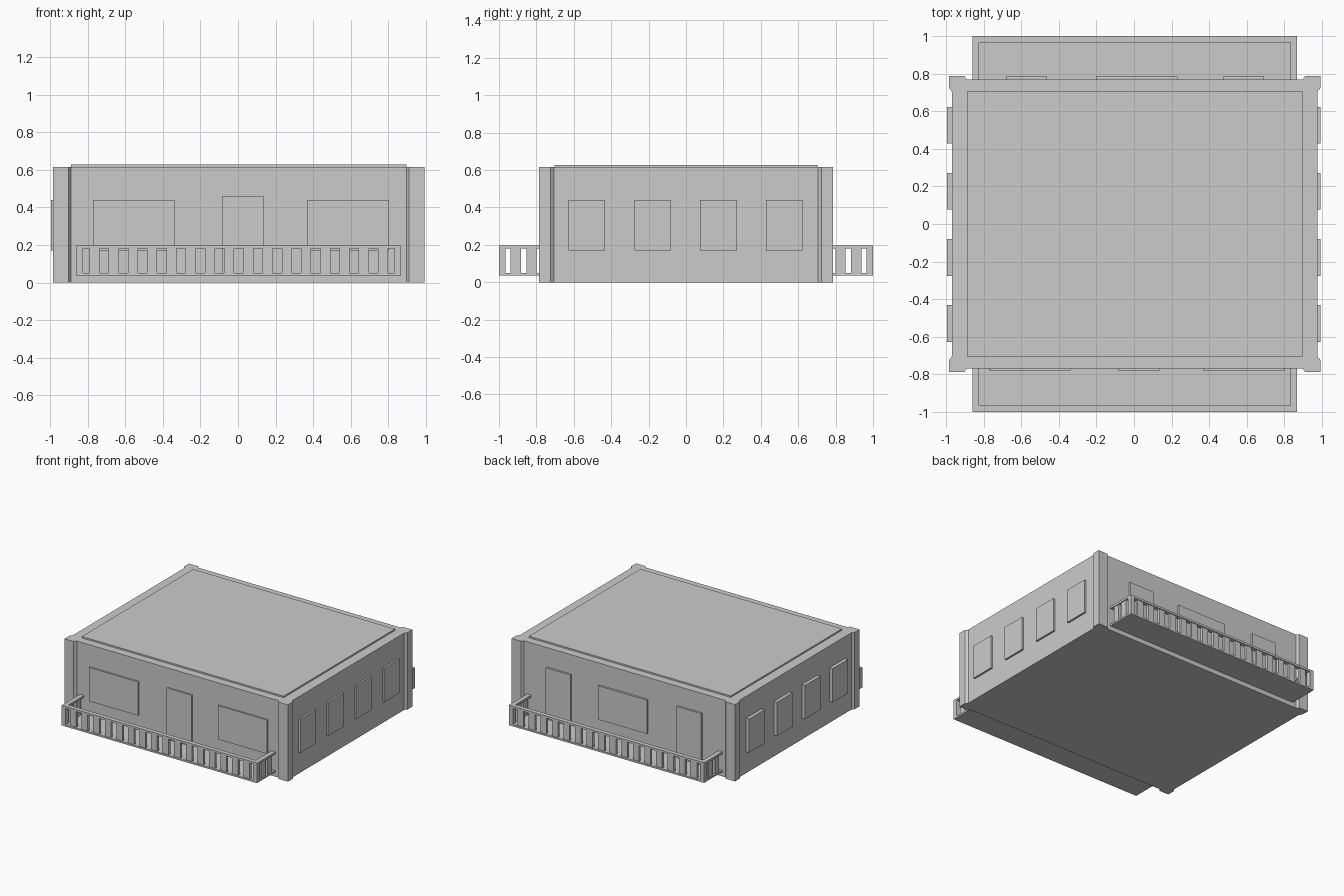
import bpy, bmesh

if "Cube" in bpy.data.objects:
    bpy.data.objects.remove(bpy.data.objects["Cube"])

CX = 0.004  # building centre in x


def finish(name, bm):
    bmesh.ops.recalc_face_normals(bm, faces=bm.faces)
    me = bpy.data.meshes.new(name)
    bm.to_mesh(me)
    bm.free()
    ob = bpy.data.objects.new(name, me)
    bpy.context.collection.objects.link(ob)
    return ob


def prism(name, outline, z0, z1):
    bm = bmesh.new()
    face = bm.faces.new([bm.verts.new((x, y, z0)) for x, y in outline])
    top = bmesh.ops.extrude_face_region(bm, geom=[face])
    verts = [v for v in top["geom"] if isinstance(v, bmesh.types.BMVert)]
    bmesh.ops.translate(bm, verts=verts, vec=(0, 0, z1 - z0))
    # keep the underside closed
    if not face.is_valid:
        bm.faces.new([v for v in bm.verts if v.co.z == z0])
    return finish(name, bm)


def box(name, x0, x1, y0, y1, z0, z1):
    return prism(name, [(x0, y0), (x1, y0), (x1, y1), (x0, y1)], z0, z1)


# Walls with chamfered corner pilasters: one quarter outline, mirrored
quarter = [(0.973, 0.705), (0.989, 0.725), (0.989, 0.787),
           (0.907, 0.787), (0.893, 0.768)]
outline = []
for sx, sy in ((1, 1), (-1, 1), (-1, -1), (1, -1)):
    pts = quarter if sx * sy > 0 else quarter[::-1]
    outline += [(CX + sx * x, sy * y) for x, y in pts]
prism("walls", outline, 0, 0.615)

# Raised roof panel
box("roof_panel", CX - 0.893, CX + 0.893, -0.704, 0.704, 0.615, 0.627)

# Front windows and door
for i, x in enumerate((-0.773, 0.368)):
    box(f"front_window_{i}", x, x + 0.435, -0.781, -0.768, 0.17, 0.44)
box("front_door", -0.085, 0.135, -0.781, -0.768, 0.045, 0.46)

# Back window and doors
box("back_window", -0.203, 0.232, 0.768, 0.784, 0.17, 0.44)
for i, x in enumerate((-0.682, 0.475)):
    box(f"back_door_{i}", x, x + 0.218, 0.768, 0.784, 0.045, 0.46)

# Side windows
for i in range(4):
    y = -0.53 + i * 0.352
    box(f"right_window_{i}", CX + 0.973, 0.992, y - 0.098, y + 0.098, 0.17, 0.44)
    box(f"left_window_{i}", -0.996, CX - 0.973, y - 0.098, y + 0.098, 0.17, 0.44)


# Balconies on front and back
def balcony(side, s):
    hx, t = 0.864, 0.035

    def part(name, x0, x1, ya, yb, z0, z1):
        box(f"{side}_{name}", x0, x1, min(s * ya, s * yb), max(s * ya, s * yb), z0, z1)

    part("balcony_floor", CX - hx, CX + hx, 0.768, 1.0, 0.036, 0.05)
    u = [(-hx, 0.768), (-hx, 1.0), (hx, 1.0), (hx, 0.768),
         (hx - t, 0.768), (hx - t, 1 - t), (t - hx, 1 - t), (t - hx, 0.768)]
    prism(f"{side}_handrail", [(CX + x, s * y) for x, y in u], 0.18, 0.197)
    for i in range(16):
        x = CX - 0.768 + i * 0.1024
        part(f"baluster_{i}", x - 0.027, x + 0.027, 0.972, 0.993, 0.05, 0.18)
    for e in (-1, 1):
        xo = CX + e * hx
        xs = sorted((xo, xo - e * t))
        part(f"corner_post_{e}", xs[0], xs[1], 1 - t, 1.0, 0.05, 0.18)
        xs = sorted((xo - e * 0.007, xo - e * 0.028))
        for j, y in enumerate((0.91, 0.826)):
            part(f"side_baluster_{e}_{j}", xs[0], xs[1], y - 0.028, y + 0.028, 0.05, 0.18)


balcony("front", -1)
balcony("back", 1)
